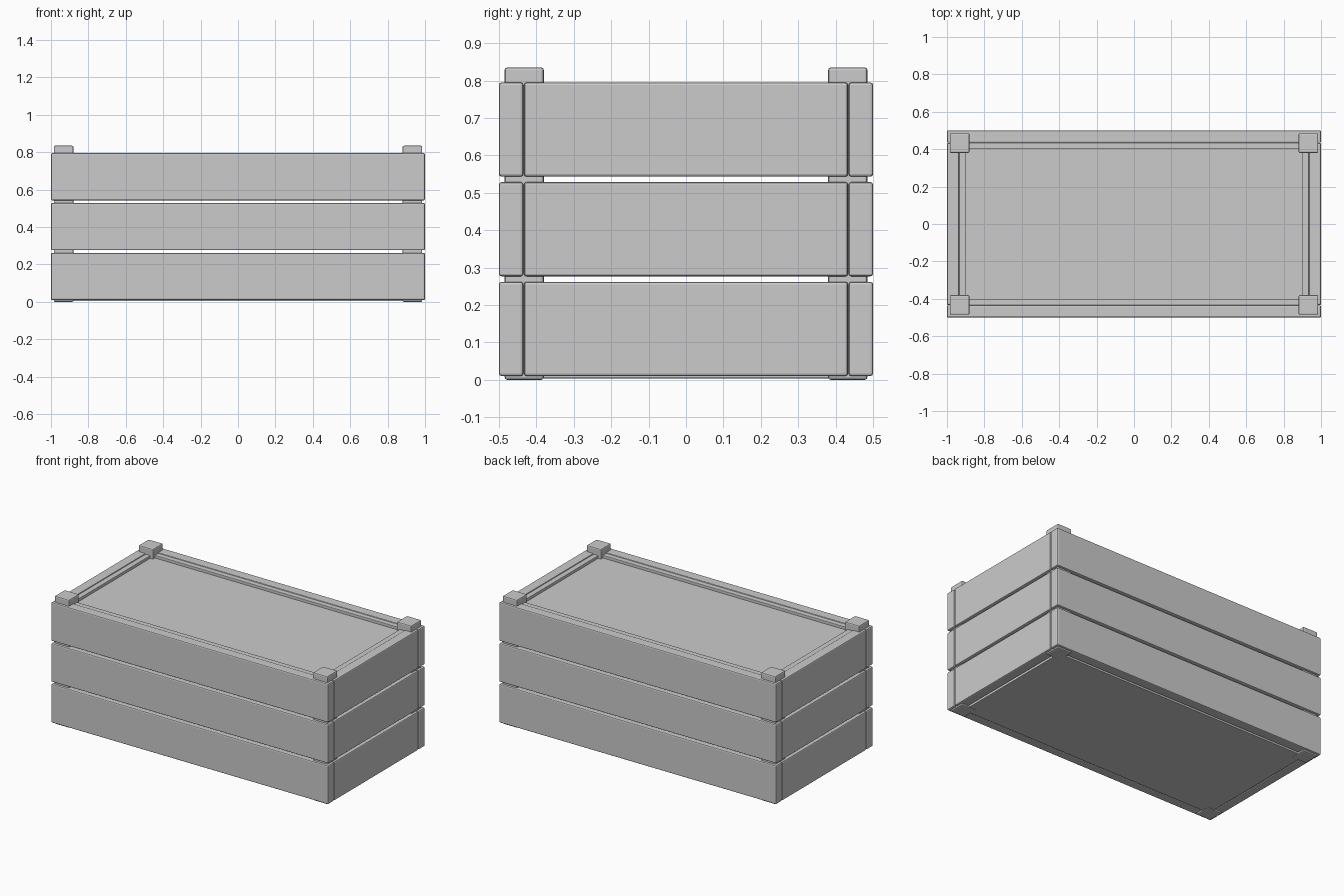
import bpy, bmesh

if "Cube" in bpy.data.objects:
    bpy.data.objects.remove(bpy.data.objects["Cube"])


def box(name, lo, hi, bevel=0.007):
    """Axis-aligned box with softly rounded edges."""
    bm = bmesh.new()
    bmesh.ops.create_cube(bm, size=1)
    for v in bm.verts:
        v.co = [lo[i] + (v.co[i] + 0.5) * (hi[i] - lo[i]) for i in range(3)]
    mesh = bpy.data.meshes.new(name)
    bm.to_mesh(mesh)
    bm.free()
    ob = bpy.data.objects.new(name, mesh)
    bpy.context.collection.objects.link(ob)
    if bevel:
        mod = ob.modifiers.new("rounded_edges", 'BEVEL')
        mod.width = bevel
        mod.segments = 2
    return ob


def mirrored(name, lo, hi, axis, bevel=0.007):
    """Box plus its mirror copy across the given axis (0 = x, 1 = y)."""
    box(name, lo, hi, bevel)
    lo2, hi2 = list(lo), list(hi)
    lo2[axis], hi2[axis] = -hi[axis], -lo[axis]
    box(name + "_opposite", lo2, hi2, bevel)


# Three rows of boards around the crate
for row in range(3):
    z0 = 0.01 + row * 0.2665
    z1 = z0 + 0.252
    mirrored(f"long_board_{row + 1}", (-1, -0.5, z0), (1, -0.435, z1), 1)
    mirrored(f"end_board_{row + 1}", (0.935, -0.433, z0), (1, 0.433, z1), 0)

# Corner posts
for side in (-1, 1):
    y0, y1 = sorted((side * 0.38, side * 0.485))
    mirrored("corner_post", (0.88, y0, 0), (0.985, y1, 0.835), 0)

# Inner rim and fill, kept within the top row so the gaps stay open
mirrored("inner_rim_long", (-0.935, -0.435, 0.55), (0.935, -0.40, 0.79), 1, 0.003)
mirrored("inner_rim_end", (0.90, -0.40, 0.55), (0.935, 0.40, 0.79), 0, 0.003)
box("fill_surface", (-0.90, -0.40, 0.72), (0.90, 0.40, 0.772), 0)

# Floor panel
box("floor_panel", (-0.93, -0.432, 0.004), (0.93, 0.432, 0.05), 0.003)
